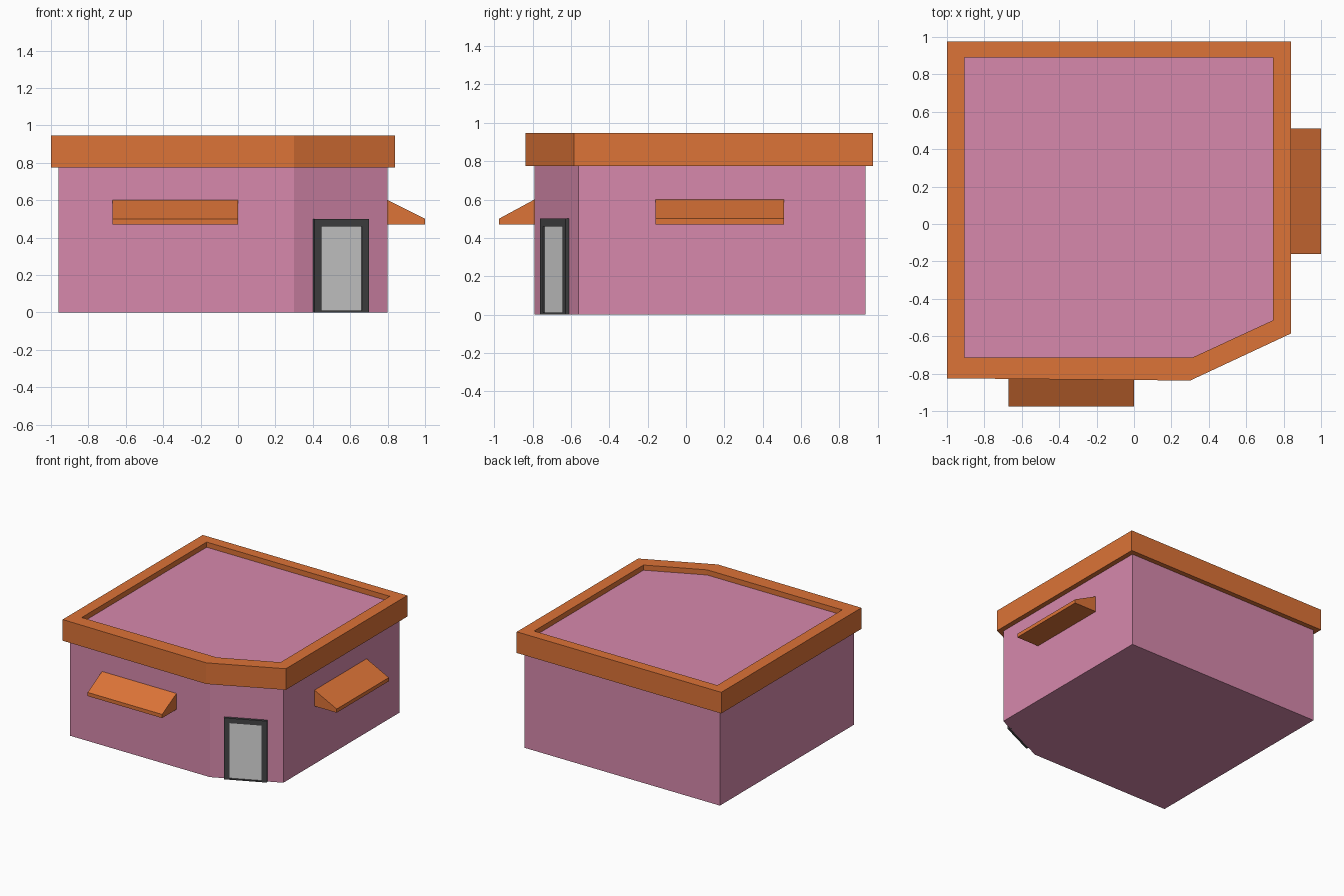
import bpy, bmesh
from mathutils import Matrix, Vector

if "Cube" in bpy.data.objects:
    bpy.data.objects.remove(bpy.data.objects["Cube"])


def material(name, srgb):
    m = bpy.data.materials.new(name)
    lin = [((c / 255 + 0.055) / 1.055) ** 2.4 for c in srgb]
    m.diffuse_color = (*lin, 1)
    m.use_nodes = True
    m.node_tree.nodes["Principled BSDF"].inputs["Base Color"].default_value = m.diffuse_color
    return m


PINK = material("pink wall", (215, 137, 172))
ORANGE = material("orange trim", (220, 115, 55))
DARK = material("dark door frame", (68, 68, 70))
GREY = material("grey door panel", (216, 216, 216))


def finish(bm, name, mat, matrix=None):
    bmesh.ops.recalc_face_normals(bm, faces=bm.faces)
    me = bpy.data.meshes.new(name)
    bm.to_mesh(me)
    bm.free()
    me.materials.append(mat)
    ob = bpy.data.objects.new(name, me)
    if matrix:
        ob.matrix_world = matrix
    bpy.context.collection.objects.link(ob)
    return ob


def prism(name, pts, vec, mat, matrix=None):
    """Closed solid: outline of 3D points swept along vec."""
    bm = bmesh.new()
    face = bm.faces.new([bm.verts.new(p) for p in pts])
    ext = bmesh.ops.extrude_face_region(bm, geom=[face], use_keep_orig=True)
    moved = [g for g in ext["geom"] if isinstance(g, bmesh.types.BMVert)]
    bmesh.ops.translate(bm, verts=moved, vec=vec)
    return finish(bm, name, mat, matrix)


def ring(name, outer, inner, z0, z1, mat):
    """Closed band between two outlines with equal point counts."""
    bm = bmesh.new()
    loops = [[bm.verts.new((x, y, z)) for x, y in pts]
             for pts, z in ((outer, z0), (outer, z1), (inner, z1), (inner, z0))]
    n = len(outer)
    for k in range(4):
        a, b = loops[k], loops[(k + 1) % 4]
        for i in range(n):
            j = (i + 1) % n
            bm.faces.new((a[i], a[j], b[j], b[i]))
    return finish(bm, name, mat)


# Building body with a cut corner; its top is the sunken roof
body = [(-0.96, -0.79), (0.30, -0.79), (0.80, -0.56), (0.80, 0.935), (-0.96, 0.935)]
prism("building_body", [(x, y, 0) for x, y in body], (0, 0, 0.905), PINK)

# Overhanging roof rim
outer = [(-1, -0.825), (0.30, -0.837), (0.84, -0.585), (0.84, 0.975), (-1, 0.975)]
inner = [(-0.905, -0.715), (0.31, -0.715), (0.743, -0.515), (0.743, 0.89), (-0.905, 0.89)]
ring("roof_rim", outer, inner, 0.775, 0.947, ORANGE)

# Wedge awnings on the front and right walls
prism("front_awning", [(-0.67, y, z) for y, z in
      ((-0.78, 0.47), (-0.78, 0.603), (-0.79, 0.60), (-0.975, 0.50), (-0.975, 0.47))],
      (0.67, 0, 0), ORANGE)
prism("right_awning", [(x, -0.16, z) for x, z in
      ((0.79, 0.47), (0.79, 0.603), (0.80, 0.60), (1.0, 0.50), (1.0, 0.47))],
      (0, 0.67, 0), ORANGE)

# Door on the cut corner: local x along the wall, y up, z outward
start = Vector((0.30, -0.79, 0))
along = (Vector((0.80, -0.56, 0)) - start).normalized()
up = Vector((0, 0, 1))
door = Matrix((along, up, along.cross(up))).transposed().to_4x4()
door.translation = start


def plate(name, x0, x1, z0, z1, depth, mat):
    prism(name, [(x0, z0, -0.01), (x1, z0, -0.01), (x1, z1, -0.01), (x0, z1, -0.01)],
          (0, 0, depth + 0.01), mat, door)


plate("door_panel", 0.14, 0.40, 0.005, 0.48, 0.012, GREY)
plate("door_frame_left", 0.11, 0.151, 0, 0.50, 0.02, DARK)
plate("door_frame_right", 0.391, 0.432, 0, 0.50, 0.02, DARK)
plate("door_frame_top", 0.151, 0.391, 0.46, 0.50, 0.02, DARK)
plate("door_sill", 0.151, 0.391, 0, 0.01, 0.02, DARK)
